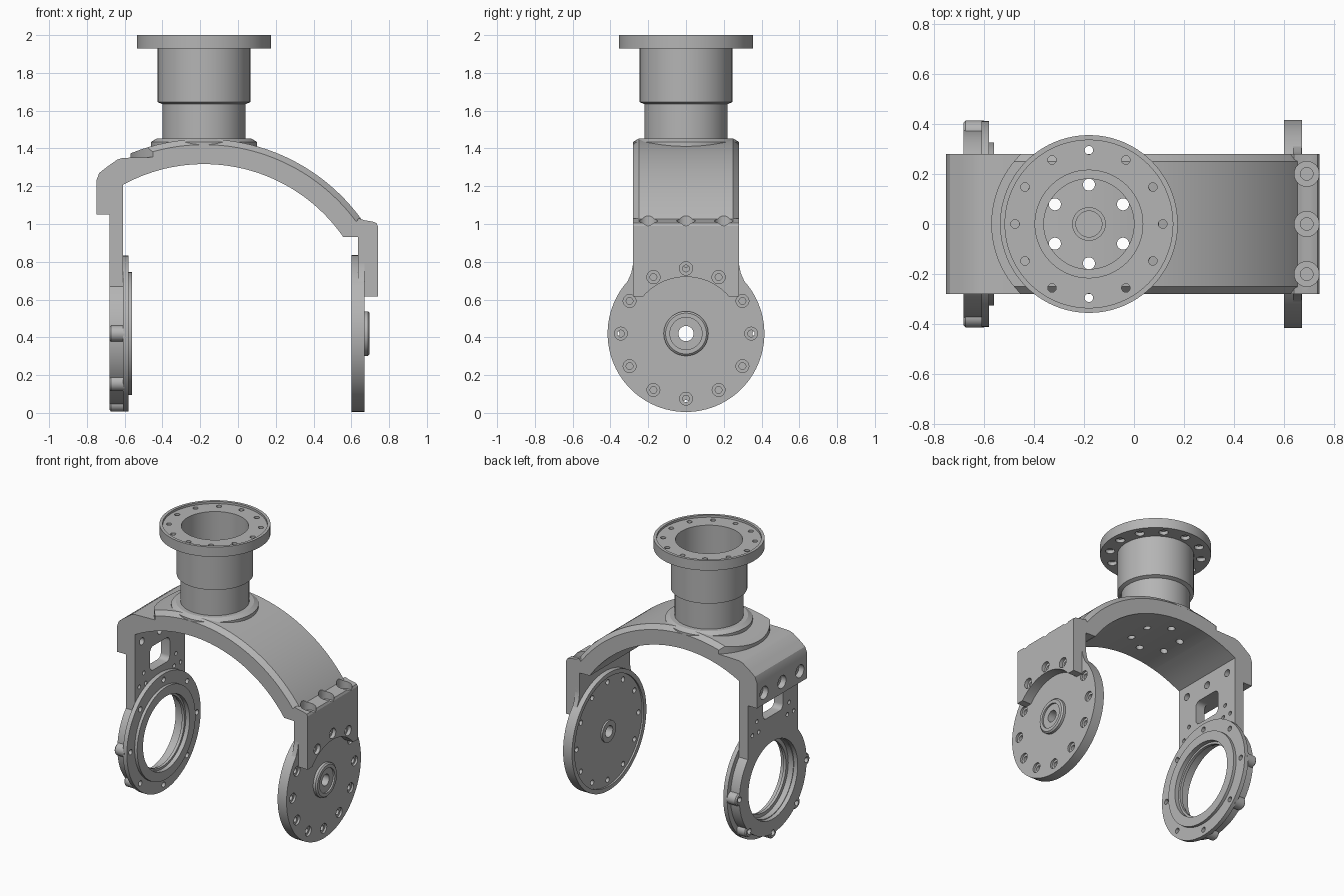
import bpy, bmesh, math
from math import sin, cos, radians, pi

cube = bpy.data.objects.get("Cube")
if cube:
    bpy.data.objects.remove(cube, do_unlink=True)

GREY = (0.46, 0.46, 0.46, 1)
metal = bpy.data.materials.new("grey metal")
metal.use_nodes = True
metal.diffuse_color = GREY
metal.node_tree.nodes["Principled BSDF"].inputs["Base Color"].default_value = GREY

HUB = 0.42       # height of the pivot axis
NECK = -0.18     # x of the vertical neck axis
W = 0.28         # half width of the yoke


def place(axis, u, v, w):
    """Point from in-plane coordinates u, v and distance w along the axis."""
    return {"x": (w, u, v), "y": (u, w, v), "z": (u, v, w)}[axis]


def circle(u, v, r, n=32):
    return [(u + r * cos(2 * pi * i / n), v + r * sin(2 * pi * i / n)) for i in range(n)]


def loft(bm, rings, closed):
    """Skin a list of point rings; either close the loop or cap both ends."""
    rows = [[bm.verts.new(p) for p in ring] for ring in rings]
    pairs = list(zip(rows, rows[1:]))
    if closed:
        pairs.append((rows[-1], rows[0]))
    else:
        bm.faces.new(rows[0])
        bm.faces.new(rows[-1])
    for a, b in pairs:
        n = len(a)
        for i in range(n):
            bm.faces.new((a[i], a[(i + 1) % n], b[(i + 1) % n], b[i]))


def add_prism(bm, axis, pts, a, b):
    loft(bm, [[place(axis, u, v, w) for u, v in pts] for w in (a, b)], False)


def finish(name, bm):
    bmesh.ops.recalc_face_normals(bm, faces=bm.faces)
    me = bpy.data.meshes.new(name)
    bm.to_mesh(me)
    bm.free()
    me.materials.append(metal)
    ob = bpy.data.objects.new(name, me)
    bpy.context.collection.objects.link(ob)
    return ob


def prism(name, axis, pts, a, b):
    bm = bmesh.new()
    add_prism(bm, axis, pts, a, b)
    return finish(name, bm)


def lathe(name, axis, cu, cv, profile, n=96):
    """Spin a closed profile of (distance along axis, radius)."""
    bm = bmesh.new()
    loft(bm, [[place(axis, cu + r * cos(t), cv + r * sin(t), w) for w, r in profile]
              for t in (2 * pi * i / n for i in range(n))], True)
    return finish(name, bm)


def boolean(ob, tools, operation="DIFFERENCE"):
    """tools: list of (axis, outline, start, end) solids."""
    bm = bmesh.new()
    for tool in tools:
        add_prism(bm, *tool)
    cutter = finish("cutter", bm)
    cutter.hide_render = True
    mod = ob.modifiers.new("cut", "BOOLEAN")
    mod.operation, mod.object, mod.solver = operation, cutter, "EXACT"
    mod.use_self = True
    dg = bpy.context.evaluated_depsgraph_get()
    ob.data = bpy.data.meshes.new_from_object(ob.evaluated_get(dg))
    ob.modifiers.clear()
    bpy.data.objects.remove(cutter, do_unlink=True)


def bolt_circle(cu, cv, r, n):
    return [(cu + r * cos(2 * pi * i / n), cv + r * sin(2 * pi * i / n)) for i in range(n)]


def drill(axis, spots, r, a, b):
    return [(axis, circle(u, v, r, 24), a, b) for u, v in spots]


# Arched crown: chamfered section swept about the pivot axis
section = [(0.897, -W), (1.0, -W), (1.03, -0.25), (1.03, 0.25), (1.0, W), (0.897, W)]
bm = bmesh.new()
loft(bm, [[(NECK + r * cos(t), y, HUB + r * sin(t)) for r, y in section]
          for t in (radians(34.6 + 85 * i / 56) for i in range(57))], False)
arch = finish("arch", bm)
# Rounded left end of the crown, then the holes through it
rounded = [(NECK + 0.39 * cos(t), 0.39 * sin(t))
           for t in (pi / 2 + pi * i / 48 for i in range(49))]
boolean(arch, [("z", rounded + [(0.9, -0.39), (0.9, 0.39)], 0.5, 1.6)], "INTERSECT")
floor_holes = [(NECK + 0.157 * sin(k * pi / 3), 0.157 * cos(k * pi / 3)) for k in range(6)]
top_bolts = [(0.69, y) for y in (-0.2, 0, 0.2)]
top_cuts = drill("z", top_bolts, 0.05, 0.97, 1.3) + drill("z", top_bolts, 0.025, 0.88, 1.0)
boolean(arch, drill("z", floor_holes, 0.024, 1.2, 1.6) + top_cuts)

# Left shoulder and leg in one profile
inner = [(x, HUB + math.sqrt(0.897 ** 2 - (x - NECK) ** 2)) for x in (-0.4, -0.45, -0.5, -0.56, -0.61)]
left_leg = prism("left_leg", "y", [(-0.68, 0.6), (-0.68, 1.05), (-0.75, 1.05), (-0.75, 1.23),
                 (-0.735, 1.27), (-0.69, 1.305), (-0.64, 1.34), (-0.61, 1.35), (-0.4, 1.355)]
                 + inner + [(-0.61, 0.6)], -W, W)
window = [(sx * 0.075 + 0.035 * cos(t), 0.965 + sz * 0.05 + 0.035 * sin(t))
          for sx, sz, start in ((1, 1, 0), (-1, 1, 90), (-1, -1, 180), (1, -1, 270))
          for t in (radians(start + 15 * i) for i in range(7))]
side_bolts = [(y, 1.13) for y in (-0.2, 0, 0.2)]
pin_holes = [(s * y, z) for s in (-1, 1) for y, z in ((0.18, 0.9), (0.23, 0.82), (0.16, 0.82))]
boolean(left_leg, [("x", window, -0.8, -0.5), ("x", circle(0, HUB, 0.3, 96), -0.8, -0.5)]
        + drill("x", side_bolts, 0.045, -0.8, -0.71) + drill("x", side_bolts, 0.025, -0.8, -0.5)
        + drill("x", pin_holes, 0.014, -0.8, -0.5))

# Left bearing ring with a raised inner lip and a stepped bore
ring = lathe("left_ring", "x", 0, HUB, [
    (-0.68, 0.275), (-0.68, 0.375), (-0.61, 0.375), (-0.61, 0.412), (-0.58, 0.412),
    (-0.58, 0.325), (-0.56, 0.325), (-0.56, 0.26), (-0.59, 0.26), (-0.59, 0.245),
    (-0.61, 0.245), (-0.61, 0.27), (-0.65, 0.27), (-0.65, 0.275)])
ring_bolts = bolt_circle(0, HUB, 0.37, 8)
boolean(ring, drill("x", ring_bolts, 0.018, -0.8, -0.5))
# Bolt lugs around the lower half
for i in (0, 4, 5, 6, 7):
    y, z = ring_bolts[i]
    lug = lathe("ring_lug", "x", y, z, [(-0.67, 0.018), (-0.68, 0.022), (-0.68, 0.035),
                                        (-0.672, 0.043), (-0.6, 0.043), (-0.6, 0.018)], 24)

# Right bracket, with an arched lower edge around the hub
bracket = prism("right_bracket", "y", [
    (0.558, 0.932), (0.635, 0.93), (0.635, 0.615), (0.74, 0.615), (0.74, 0.99), (0.733, 1.005),
    (0.715, 1.012), (0.67, 1.02), (0.64, 1.03)], -W, W)
disc_bolts = bolt_circle(0, HUB, 0.345, 12)
upper_bolts = disc_bolts[2:5]
boolean(bracket, [("x", circle(0, HUB, 0.3, 96), 0.6, 0.8)] + top_cuts
        + drill("x", upper_bolts, 0.035, 0.715, 0.8) + drill("x", upper_bolts, 0.018, 0.5, 0.8))

# Right pivot disc with its hub and recessed inner face
disc = lathe("right_disc", "x", 0, HUB, [
    (0.60, 0.04), (0.60, 0.075), (0.612, 0.075), (0.612, 0.385), (0.60, 0.385), (0.60, 0.415),
    (0.67, 0.415), (0.67, 0.118), (0.688, 0.118), (0.697, 0.108), (0.697, 0.085),
    (0.685, 0.085), (0.685, 0.04)])
boolean(disc, drill("x", disc_bolts, 0.018, 0.5, 0.8) + drill("x", disc_bolts, 0.034, 0.655, 0.8))

# Flared web joining disc and bracket
half = [(0.25, 0.6), (0.31, 0.695), (0.29, 0.74), (W, 0.79), (W, 0.83)]
web = prism("disc_web", "x", half + [(-y, z) for y, z in reversed(half)], 0.635, 0.669)
boolean(web, [("x", circle(0, HUB, 0.3, 96), 0.6, 0.8)] + drill("x", upper_bolts, 0.018, 0.5, 0.8))

# Hollow neck with a flanged top and a bevelled foot
neck = lathe("neck", "z", NECK, 0, [
    (1.40, 0.18), (1.40, 0.28), (1.435, 0.28), (1.453, 0.25), (1.453, 0.22), (1.635, 0.22),
    (1.645, 0.245), (1.93, 0.245), (1.93, 0.355), (2.0, 0.355), (2.0, 0.335),
    (1.985, 0.335), (1.985, 0.215), (1.47, 0.215), (1.47, 0.18)])
flange_bolts = bolt_circle(NECK, 0, 0.295, 12)
boolean(neck, drill("z", flange_bolts, 0.017, 1.8, 2.1) + drill("z", flange_bolts, 0.03, 1.8, 1.955))

# Small boss on the floor of the neck
lathe("floor_boss", "z", NECK, 0, [(1.43, 0.0005), (1.455, 0.0005), (1.455, 0.052),
                                   (1.465, 0.052), (1.465, 0.067), (1.43, 0.067)], 48)

# Smooth the curves, keep the machined edges crisp
bpy.ops.object.select_all(action="DESELECT")
for ob in bpy.context.collection.objects:
    if ob.type == "MESH" and ob.data.materials and ob.data.materials[0] == metal:
        ob.select_set(True)
        bpy.context.view_layer.objects.active = ob
bpy.ops.object.shade_smooth_by_angle(angle=radians(25))
